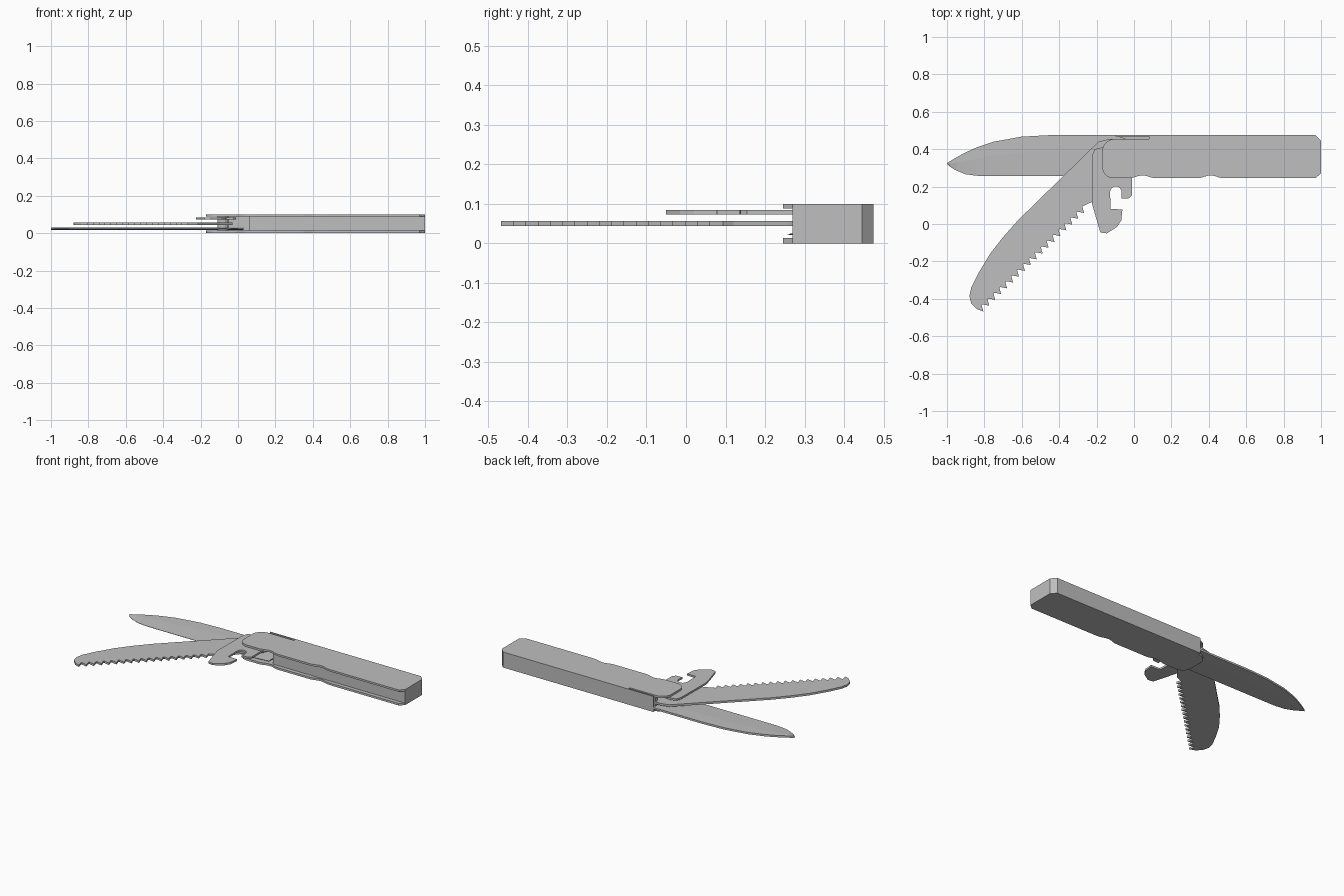
import bpy, bmesh, math
from mathutils import Vector

cube = bpy.data.objects.get("Cube")
if cube:
    bpy.data.objects.remove(cube)

steel = bpy.data.materials.new("brushed grey")
steel.use_nodes = True
GREY = (0.52, 0.52, 0.52, 1)
steel.diffuse_color = GREY
steel.node_tree.nodes["Principled BSDF"].inputs["Base Color"].default_value = GREY


def finish(name, bm):
    bmesh.ops.recalc_face_normals(bm, faces=bm.faces)
    mesh = bpy.data.meshes.new(name)
    bm.to_mesh(mesh)
    bm.free()
    mesh.materials.append(steel)
    obj = bpy.data.objects.new(name, mesh)
    bpy.context.collection.objects.link(obj)
    return obj


def slab(name, outline, z0, z1):
    """Extrude a flat outline between two heights."""
    bm = bmesh.new()
    face = bm.faces.new([bm.verts.new((x, y, z0)) for x, y in outline])
    new = bmesh.ops.extrude_face_region(bm, geom=[face])["geom"]
    verts = [v for v in new if isinstance(v, bmesh.types.BMVert)]
    bmesh.ops.translate(bm, verts=verts, vec=(0, 0, z1 - z0))
    return finish(name, bm)


def arc(cx, cy, rx, ry, a0, a1, n=8):
    angles = [math.radians(a0 + (a1 - a0) * i / n) for i in range(n + 1)]
    return [(cx + rx * math.cos(a), cy + ry * math.sin(a)) for a in angles]


# Handle plates, with finger scallops along the front edge
FRONT, BACK = 0.245, 0.475
left_end = arc(-0.1, 0.39, 0.07, 0.065, 90, 180) + arc(-0.11, 0.305, 0.06, 0.06, 180, 270)
scallops = []
for cx in (0.045, 0.41):
    scallops += [(cx + 0.07 * t / 5, FRONT + 0.015 * math.cos(t / 5 * math.pi / 2) ** 2)
                 for t in range(-5, 6)]
right_end = [(0.97, FRONT), (1, 0.27), (1, 0.445), (0.97, BACK)]
slit = [(-0.1, BACK), (-0.1, 0.468), (0.08, 0.468), (0.08, 0.455)]
slab("top_plate", left_end + scallops + right_end + slit, 0.088, 0.1)
slab("bottom_plate", left_end + scallops + right_end + [(-0.1, BACK)], 0, 0.013)

# Solid handle core with the split spine spring
slab("handle_core", [(0.06, 0.27)] + right_end[1:] + slit +
     [(-0.1, 0.455), (-0.1, 0.435), (0.06, 0.435)], 0.013, 0.088)

# Pivot pin through the tools
slab("pivot_pin", arc(-0.08, 0.36, 0.03, 0.03, 0, 337.5, 15), 0.013, 0.088)

# Knife blade: lofted sections, thinning towards the cutting edge
sections = [(0.03, 0.43, 0.27), (-0.1, 0.475, 0.257), (-0.45, 0.475, 0.257),
            (-0.6, 0.467, 0.257), (-0.75, 0.44, 0.257), (-0.84, 0.41, 0.258),
            (-0.9, 0.383, 0.266), (-0.95, 0.356, 0.286), (-0.985, 0.335, 0.307),
            (-1, 0.326, 0.322)]
bm = bmesh.new()
MID = 0.023
rings = []
for x, spine, edge in sections:
    ridge = edge + (spine - edge) * 0.6
    rings.append([bm.verts.new((x, y, MID + h)) for y, h in
                  ((spine, 0.006), (ridge, 0.006), (edge, 0.001),
                   (edge, -0.001), (ridge, -0.006), (spine, -0.006))])
for a, b in zip(rings, rings[1:]):
    for i in range(6):
        j = (i + 1) % 6
        bm.faces.new((a[i], a[j], b[j], b[i]))
bm.faces.new(rings[0])
bm.faces.new(rings[-1])
finish("knife_blade", bm)

# Saw blade: curved back and a row of raked teeth
saw_back = [(-0.03, 0.4), (-0.05, 0.45), (-0.13, 0.455), (-0.19, 0.44), (-0.62, 0.02),
            (-0.7, -0.07), (-0.77, -0.16), (-0.83, -0.26), (-0.87, -0.34), (-0.88, -0.385),
            (-0.87, -0.425), (-0.84, -0.455)]
start, end = Vector((-0.805, -0.468)), Vector((-0.235, 0.09))
TEETH = 18
pitch = (end - start) / TEETH
teeth = []
for i in range(TEETH):
    tip = start + pitch * i
    teeth += [tuple(tip), tuple(tip + Vector((-0.01, 0.035))),
              tuple(tip + pitch + Vector((-0.035, 0.007)))]
slab("saw_blade", saw_back + teeth + [(-0.22, 0.12), (-0.1, 0.26), (-0.03, 0.32)],
     0.044, 0.057)

# Hooked opener
hook = [(-0.03, 0.4), (-0.17, 0.41), (-0.21, 0.4), (-0.222, 0.37), (-0.225, 0.11),
        (-0.205, 0.04), (-0.18, -0.045), (-0.145, -0.05), (-0.09, -0.015),
        (-0.068, 0.02), (-0.062, 0.078), (-0.125, 0.08), (-0.128, 0.17)]
hook += arc(-0.097, 0.168, 0.031, 0.034, 170, 0)
hook += [(-0.068, 0.135), (-0.025, 0.138), (-0.01, 0.155), (-0.01, 0.35)]
slab("hook_opener", hook, 0.073, 0.085)
